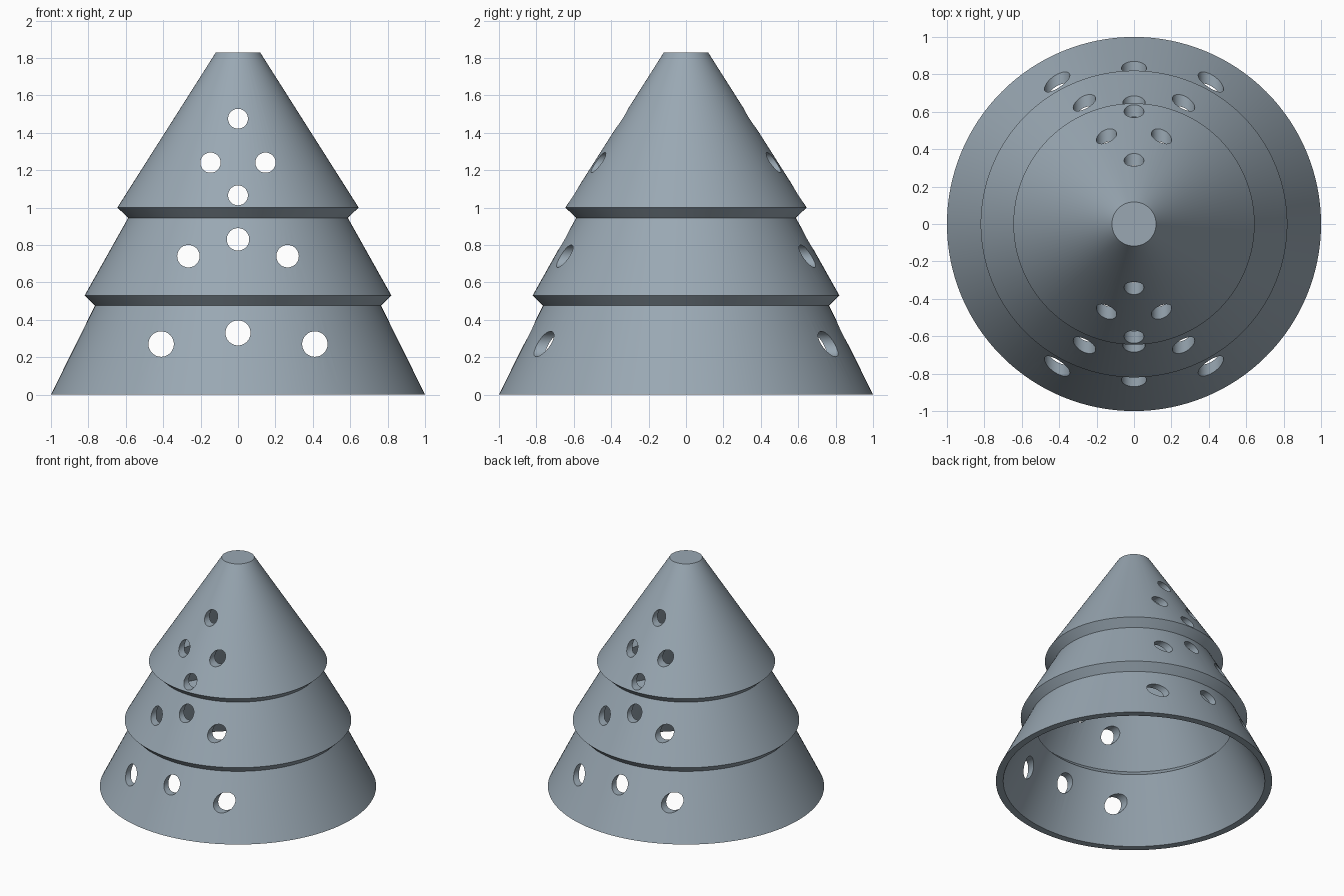
import bpy, bmesh, math
from mathutils import Matrix, Vector

cube = bpy.data.objects.get("Cube")
if cube:
    bpy.data.objects.remove(cube, do_unlink=True)

SEGMENTS = 128


def make_material(name, color):
    mat = bpy.data.materials.new(name)
    mat.use_nodes = True
    mat.diffuse_color = color
    mat.node_tree.nodes["Principled BSDF"].inputs["Base Color"].default_value = color
    return mat


def add_object(name, bm):
    mesh = bpy.data.meshes.new(name)
    bmesh.ops.recalc_face_normals(bm, faces=bm.faces)
    bm.to_mesh(mesh)
    bm.free()
    obj = bpy.data.objects.new(name, mesh)
    bpy.context.collection.objects.link(obj)
    return obj


# Hollow three-tier tree: outer wall up to the flat tip, then inner wall back down
outer = [(1.0, 0), (0.765, 0.475), (0.82, 0.53), (0.587, 0.945), (0.645, 1.0), (0.118, 1.83)]
inner = [(0.085, 1.78), (0.587, 0.99), (0.532, 0.935), (0.767, 0.52), (0.712, 0.465), (0.947, 0)]

bm = bmesh.new()
rings = []
for r, z in outer + inner:
    rings.append([bm.verts.new((r * math.cos(a), r * math.sin(a), z))
                  for a in (math.tau * i / SEGMENTS for i in range(SEGMENTS))])
for k, ring in enumerate(rings):
    nxt = rings[(k + 1) % len(rings)]
    if k == len(outer) - 1:
        # Solid tip: disc outside and disc inside
        bm.faces.new(ring)
        bm.faces.new(nxt)
        continue
    for i in range(SEGMENTS):
        j = (i + 1) % SEGMENTS
        bm.faces.new((ring[i], ring[j], nxt[j], nxt[i]))
tree = add_object("tree_shell", bm)
tree.data.materials.append(make_material("blue grey", (0.32, 0.39, 0.45, 1)))

# Round light holes running straight through front and back: x, z, radius
holes = [(0, 1.475, 0.053), (0.147, 1.24, 0.054), (0, 1.065, 0.053),
         (0, 0.83, 0.06), (0.265, 0.74, 0.06),
         (0, 0.33, 0.067), (0.411, 0.27, 0.068)]
bm = bmesh.new()
for x, z, r in holes:
    for side in ((-1, 1) if x else (1,)):
        place = Matrix.Translation(Vector((side * x, 0, z))) @ Matrix.Rotation(math.pi / 2, 4, 'X')
        bmesh.ops.create_cone(bm, cap_ends=True, segments=48, radius1=r, radius2=r,
                              depth=2.4, matrix=place)
cutter = add_object("hole_cutter", bm)
cutter.hide_render = True

# Cut the holes and shade
cut = tree.modifiers.new("holes", 'BOOLEAN')
cut.operation = 'DIFFERENCE'
cut.solver = 'EXACT'
cut.object = cutter
bpy.ops.object.select_all(action='DESELECT')
bpy.context.view_layer.objects.active = tree
tree.select_set(True)
bpy.ops.object.modifier_apply(modifier=cut.name)
bpy.data.objects.remove(cutter, do_unlink=True)
bpy.ops.object.shade_smooth_by_angle(angle=math.radians(30))
